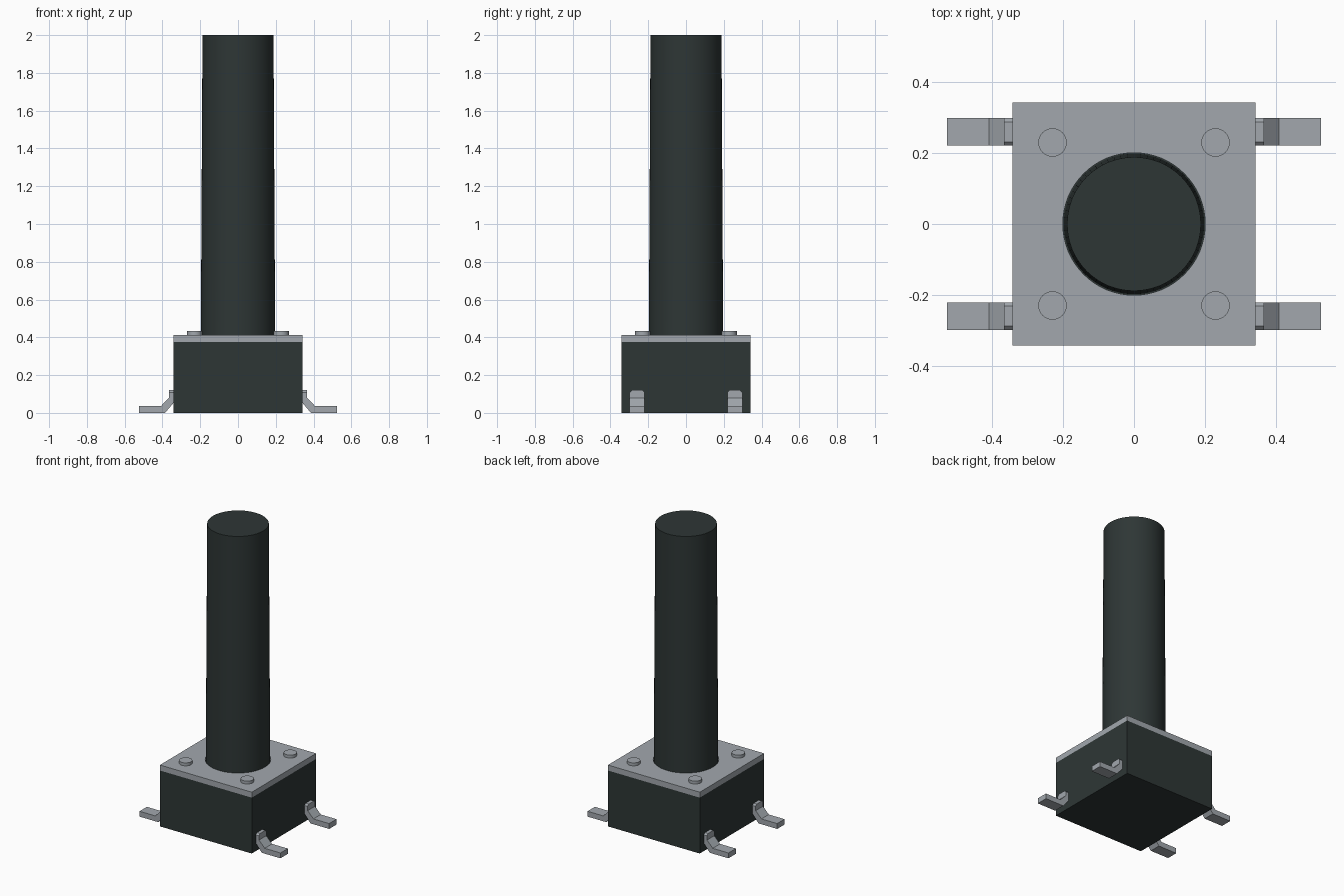
import bpy, bmesh, math

if "Cube" in bpy.data.objects:
    bpy.data.objects.remove(bpy.data.objects["Cube"])


def material(name, rgb):
    m = bpy.data.materials.new(name)
    m.diffuse_color = (*rgb, 1)
    m.use_nodes = True
    m.node_tree.nodes["Principled BSDF"].inputs["Base Color"].default_value = m.diffuse_color
    return m


DARK = material("dark plastic", (0.027, 0.037, 0.036))
METAL = material("grey metal", (0.36, 0.39, 0.42))


def finish(name, bm, mat, smooth=False):
    bmesh.ops.recalc_face_normals(bm, faces=bm.faces)
    me = bpy.data.meshes.new(name)
    bm.to_mesh(me)
    bm.free()
    ob = bpy.data.objects.new(name, me)
    bpy.context.collection.objects.link(ob)
    me.materials.append(mat)
    if smooth:
        bpy.ops.object.select_all(action='DESELECT')
        ob.select_set(True)
        bpy.context.view_layer.objects.active = ob
        bpy.ops.object.shade_smooth_by_angle(angle=math.radians(30))
    return ob


def box(name, half, z0, z1, mat):
    bm = bmesh.new()
    bmesh.ops.create_cube(bm, size=1)
    for v in bm.verts:
        v.co = (v.co.x * 2 * half, v.co.y * 2 * half, z0 if v.co.z < 0 else z1)
    return finish(name, bm, mat)


def cylinder(name, x, y, r0, r1, z0, z1, mat, sides):
    bm = bmesh.new()
    bmesh.ops.create_cone(bm, cap_ends=True, segments=sides,
                          radius1=r0, radius2=r1, depth=z1 - z0)
    bmesh.ops.translate(bm, verts=bm.verts, vec=(x, y, (z0 + z1) / 2))
    return finish(name, bm, mat, True)


# Housing and tall, slightly tapered plunger
box("housing", 0.342, 0, 0.376, DARK)
cylinder("plunger", 0, 0, 0.197, 0.188, 0.37, 2.0, DARK, 64)

# Cover plate with a round clearance hole
plate = box("cover_plate", 0.342, 0.376, 0.413, METAL)
cutter = cylinder("hole_cutter", 0, 0, 0.2, 0.2, 0.3, 0.5, METAL, 64)
cutter.hide_render = True
cutter.hide_set(True)
cut = plate.modifiers.new("hole", 'BOOLEAN')
cut.operation = 'DIFFERENCE'
cut.solver = 'EXACT'
cut.object = cutter

# Bent leg side profile (x, z)
LEG = [(0.335, 0.12), (0.365, 0.12), (0.365, 0.08), (0.408, 0.036),
       (0.525, 0.036), (0.525, 0), (0.386, 0), (0.342, 0.052), (0.335, 0.052)]


def leg(name, sx, y):
    bm = bmesh.new()
    face = bm.faces.new([bm.verts.new((sx * x, y - 0.039, z)) for x, z in LEG])
    ext = bmesh.ops.extrude_face_region(bm, geom=[face])
    bmesh.ops.translate(bm, vec=(0, 0.078, 0),
                        verts=[g for g in ext["geom"] if isinstance(g, bmesh.types.BMVert)])
    # Clip the two upper corners of the upright
    corners = [e for e in bm.edges
               if all(v.co.z > 0.119 for v in e.verts)
               and abs(e.verts[0].co.y - e.verts[1].co.y) < 1e-4]
    bmesh.ops.bevel(bm, geom=corners, offset=0.011, segments=1, affect='EDGES')
    finish(name, bm, METAL)


# Four rivets and four legs
for sx, side in ((-1, "left"), (1, "right")):
    for sy, end in ((-1, "front"), (1, "back")):
        cylinder(f"rivet_{end}_{side}", sx * 0.229, sy * 0.229, 0.04, 0.04,
                 0.40, 0.433, METAL, 32)
        leg(f"leg_{end}_{side}", sx, sy * 0.259)
